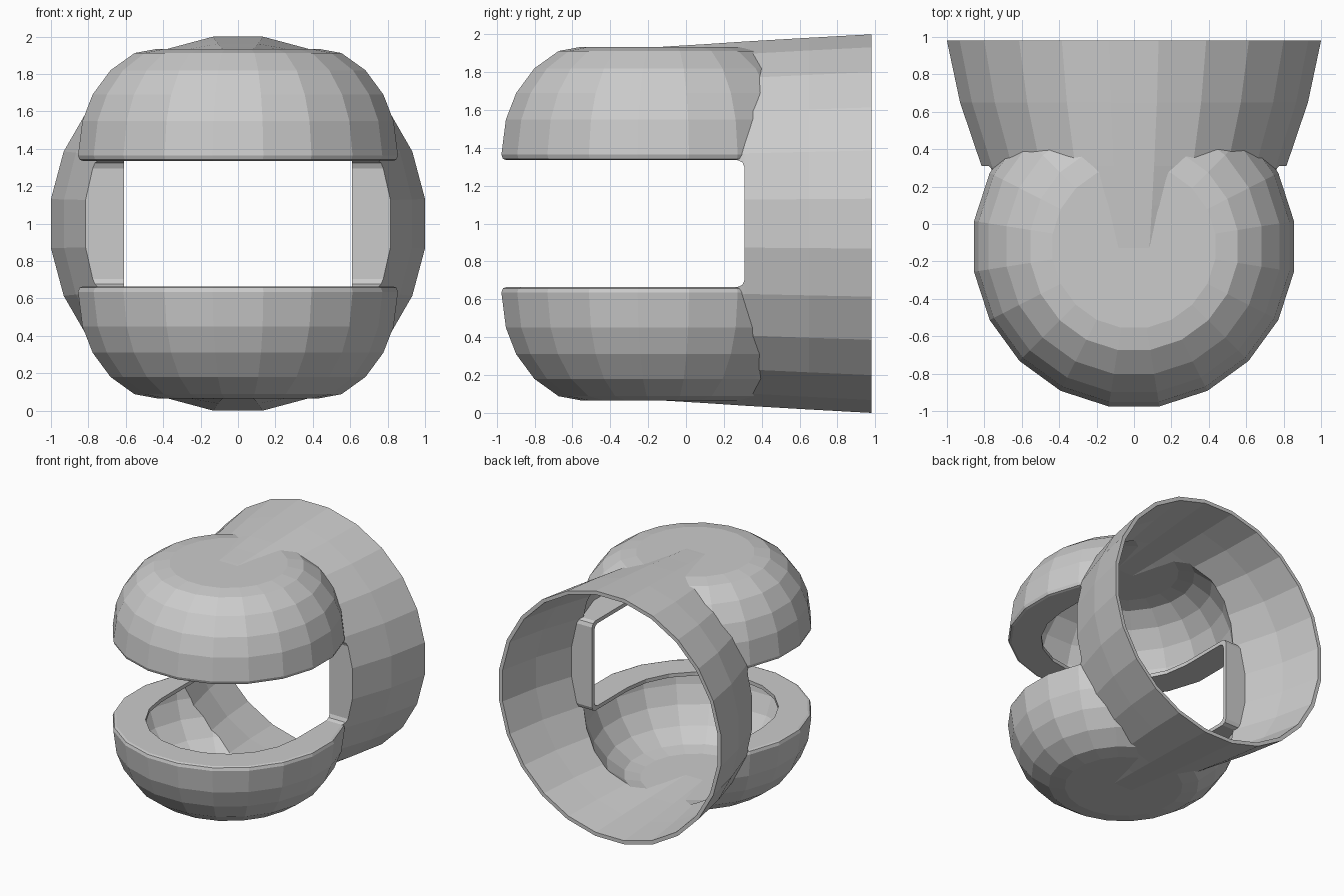
import bpy, bmesh
from math import sin, cos, pi

if "Cube" in bpy.data.objects:
    bpy.data.objects.remove(bpy.data.objects["Cube"])

CY = -0.12            # centre of the rounded front lobes
WALL = 0.03


def loft(name, rings):
    """Capped solid through a list of equal-length point rings."""
    bm = bmesh.new()
    loops = [[bm.verts.new(p) for p in ring] for ring in rings]
    n = len(rings[0])
    for a, b in zip(loops, loops[1:]):
        for i in range(n):
            j = (i + 1) % n
            bm.faces.new((a[i], a[j], b[j], b[i]))
    bm.faces.new(loops[0])
    bm.faces.new(loops[-1])
    bmesh.ops.recalc_face_normals(bm, faces=bm.faces[:])
    me = bpy.data.meshes.new(name)
    bm.to_mesh(me)
    bm.free()
    ob = bpy.data.objects.new(name, me)
    bpy.context.collection.objects.link(ob)
    return ob


def circle_z(r, z, n=20):
    return [(r * sin(2 * pi * (i + .5) / n), CY + r * cos(2 * pi * (i + .5) / n), z)
            for i in range(n)]


def oval_y(y, w, h, n=24):
    k = 1 / cos(pi / n)
    return [(w * k * cos(2 * pi * (i + .5) / n), y, 1 + h * k * sin(2 * pi * (i + .5) / n))
            for i in range(n)]


def boolean(target, tool, op):
    """Apply a boolean and discard the tool object."""
    mod = target.modifiers.new("bool", 'BOOLEAN')
    mod.object, mod.operation, mod.solver = tool, op, 'EXACT'
    bpy.context.view_layer.update()
    dg = bpy.context.evaluated_depsgraph_get()
    me = bpy.data.meshes.new_from_object(target.evaluated_get(dg))
    target.modifiers.clear()
    target.data = me
    bpy.data.objects.remove(tool)


def slot_box(name, back, half, r=0.04):
    """Wide block for the front slot with rounded rear corners."""
    side = [(-1.3, -half), (back - r, -half), (back - r * .3, -half + r * .3),
            (back, -half + r), (back, half - r), (back - r * .3, half - r * .3),
            (back - r, half), (-1.3, half)]
    return loft(name, [[(x, y, 1 + z) for y, z in side] for x in (-1.3, 1.3)])


# Profiles: lobe (radius, height from middle), collar (y, half width, half height)
dome = [(.842, .55), (.787, .69), (.69, .82), (.56, .912), (.44, .934)]
lip = [(.835, .334), (.858, .342), (.866, .365)]
collar = [(-.4, .48, .915), (-.1, .64, .936), (.1, .73, .948), (.31, .815, .962),
          (.65, .93, .982), (.98, 1.0, 1.0)]

# Outer form: flared collar with an upper and a lower lobe
body = loft("slotted_hood", [oval_y(*c) for c in collar])
for s in (1, -1):
    lobe = loft("lobe", [circle_z(r, 1 + s * h) for r, h in lip + dome])
    boolean(body, lobe, 'UNION')

# Hollow interior
inner_half = [(.836, .36)] + [(r - WALL, h - WALL) for r, h in dome]
inner_prof = [(r, -h) for r, h in reversed(inner_half)] + inner_half
cavity = loft("cavity", [circle_z(r, 1 + h) for r, h in inner_prof])
inner = [(y + (.02 if y < 0 else 0), w - WALL, h - WALL) for y, w, h in collar]
inner.append((1.05, .99, .974))
boolean(cavity, loft("collar_cavity", [oval_y(*c) for c in inner]), 'UNION')

# Inward flange around the slot, kept by trimming the cavity
flange = slot_box("flange", .34, .366)
plan = [(.61, .6)] + [(.61 * cos(pi * i / 10), CY - .625 * sin(pi * i / 10))
                      for i in range(11)] + [(-.61, .6)]
opening = loft("opening", [[(x, y, z) for x, y in plan] for z in (.5, 1.5)])
boolean(flange, opening, 'DIFFERENCE')
boolean(cavity, flange, 'DIFFERENCE')
boolean(body, cavity, 'DIFFERENCE')

# Front slot
boolean(body, slot_box("slot", .31, .336), 'DIFFERENCE')
